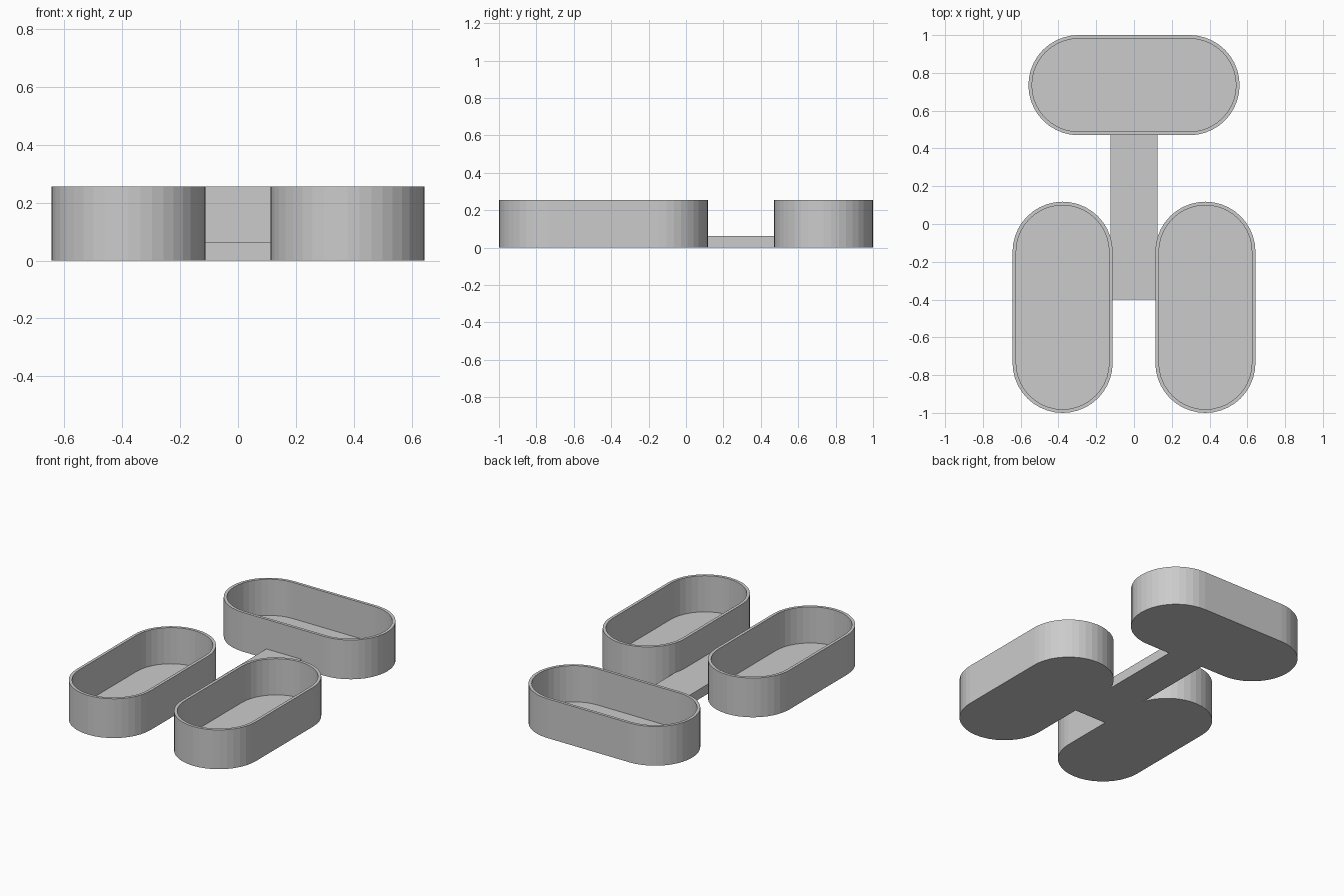
import bpy, bmesh, math

if "Cube" in bpy.data.objects:
    bpy.data.objects.remove(bpy.data.objects["Cube"])

RADIUS, HALF_STRAIGHT = 0.265, 0.294
HEIGHT, WALL, FLOOR = 0.255, 0.019, 0.02
SEGMENTS = 20  # sides per rounded end


def stadium(bm, radius, z):
    """Ring of vertices with straight sides along y and rounded ends."""
    ring = []
    for end in (1, -1):
        for i in range(SEGMENTS + 1):
            a = math.pi * i / SEGMENTS
            ring.append(bm.verts.new((end * radius * math.cos(a),
                                      end * (HALF_STRAIGHT + radius * math.sin(a)), z)))
    return ring


def tray(name, x, y, turn=0.0):
    """Open tray: outer wall, rim, inner wall, closed by two floors."""
    bm = bmesh.new()
    rings = [stadium(bm, RADIUS, 0), stadium(bm, RADIUS, HEIGHT),
             stadium(bm, RADIUS - WALL, HEIGHT), stadium(bm, RADIUS - WALL, FLOOR)]
    n = len(rings[0])
    for a, b in zip(rings, rings[1:]):
        for i in range(n):
            j = (i + 1) % n
            bm.faces.new((a[i], a[j], b[j], b[i]))
    bm.faces.new(rings[0][::-1])
    bm.faces.new(rings[-1])
    bmesh.ops.recalc_face_normals(bm, faces=bm.faces)
    mesh = bpy.data.meshes.new(name)
    bm.to_mesh(mesh)
    bm.free()
    obj = bpy.data.objects.new(name, mesh)
    obj.location = (x, y, 0)
    obj.rotation_euler.z = turn
    bpy.context.collection.objects.link(obj)


# Two front trays and one crosswise back tray
for side, label in ((-1, "left"), (1, "right")):
    tray(label + "_tray", side * 0.378, -0.441)
tray("back_tray", 0, 0.735, math.pi / 2)

# Flat bar joining the trays, its ends buried in their walls
y0, y1, bar_h = -0.4, 0.48, 0.063
bpy.ops.mesh.primitive_cube_add(size=1, location=(0, (y0 + y1) / 2, bar_h / 2))
bar = bpy.context.object
bar.name = "connecting_bar"
bar.scale = (0.25, y1 - y0, bar_h)
